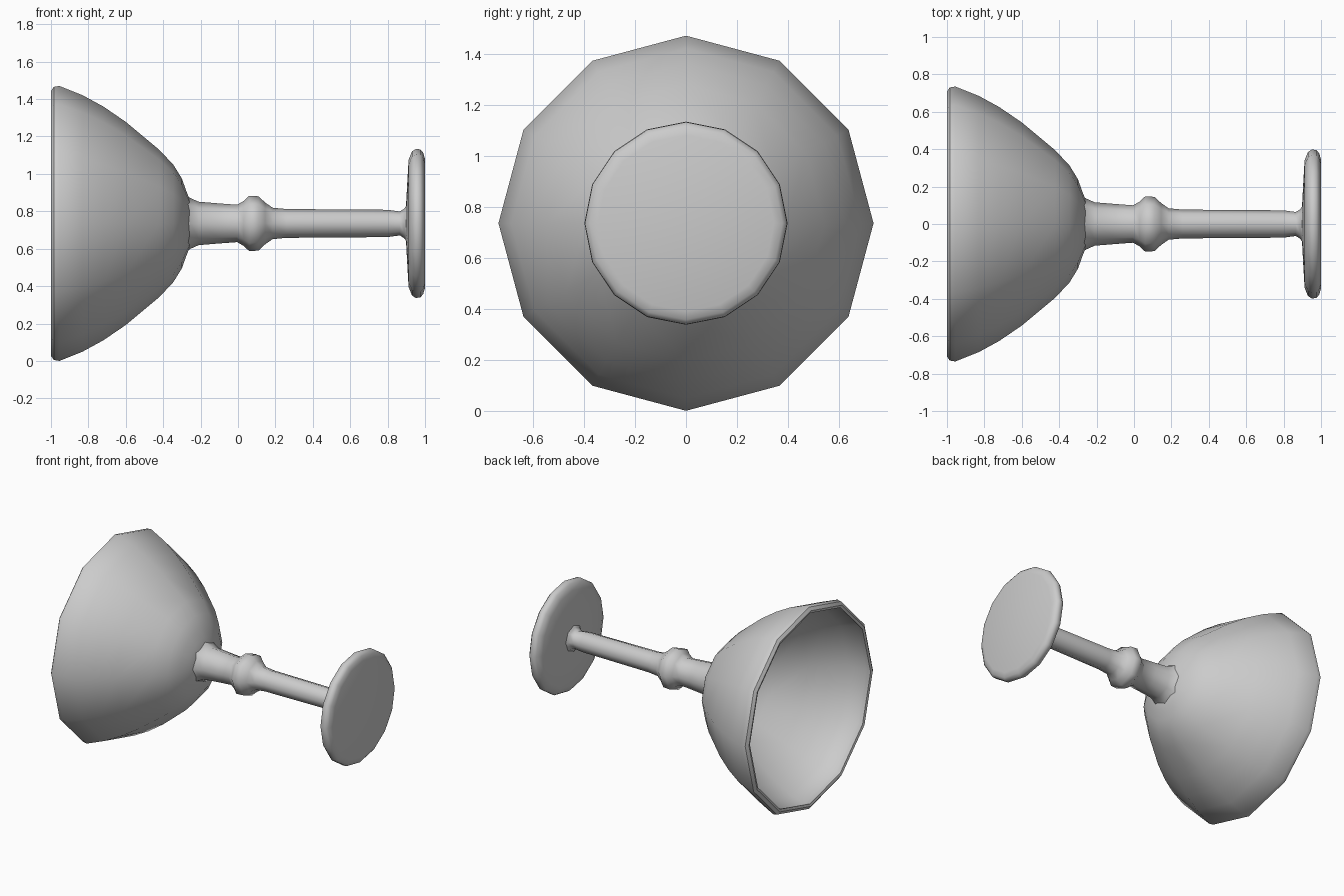
import bpy, bmesh, math

cube = bpy.data.objects.get("Cube")
if cube:
    bpy.data.objects.remove(cube)

AXIS_Z = 0.735  # height of the goblet's axis, lying along x

grey = bpy.data.materials.new("plain_grey")
grey.diffuse_color = (0.6, 0.6, 0.6, 1)
grey.use_nodes = True
grey.node_tree.nodes["Principled BSDF"].inputs["Base Color"].default_value = (0.6, 0.6, 0.6, 1)


def lathe(name, profile, sides, sharp=40):
    """Turn (x, radius) points around the lying axis; cap both ends."""
    bm = bmesh.new()
    rings = []
    for x, r in profile:
        ring = []
        for i in range(sides):
            a = 2 * math.pi * i / sides
            ring.append(bm.verts.new((x, r * math.cos(a), AXIS_Z + r * math.sin(a))))
        rings.append(ring)
    for a, b in zip(rings, rings[1:]):
        for i in range(sides):
            j = (i + 1) % sides
            bm.faces.new((a[i], a[j], b[j], b[i]))
    bm.faces.new(rings[0])
    bm.faces.new(rings[-1])
    bmesh.ops.recalc_face_normals(bm, faces=bm.faces)
    mesh = bpy.data.meshes.new(name)
    bm.to_mesh(mesh)
    bm.free()
    mesh.materials.append(grey)
    obj = bpy.data.objects.new(name, mesh)
    bpy.context.collection.objects.link(obj)
    bpy.ops.object.select_all(action='DESELECT')
    obj.select_set(True)
    bpy.context.view_layer.objects.active = obj
    bpy.ops.object.shade_smooth_by_angle(angle=math.radians(sharp))
    return obj


# Hollow bowl: outside from the stem to the turned-in rim, then down the thin inside
lathe("bowl", [
    (-0.255, 0.12), (-0.275, 0.17), (-0.30, 0.24), (-0.345, 0.313), (-0.42, 0.393),
    (-0.60, 0.543), (-0.72, 0.625), (-0.83, 0.685), (-0.955, 0.735), (-0.985, 0.73),
    (-1.0, 0.708), (-0.995, 0.69), (-0.95, 0.705), (-0.835, 0.667), (-0.725, 0.608),
    (-0.61, 0.527), (-0.43, 0.378), (-0.355, 0.30), (-0.312, 0.23), (-0.29, 0.16)], 12)

# Stem with a knop in the middle and flared ends
lathe("stem", [
    (-0.275, 0.15), (-0.255, 0.136), (-0.21, 0.116), (-0.10, 0.107), (-0.005, 0.10),
    (0.03, 0.12), (0.06, 0.148), (0.11, 0.145), (0.145, 0.112), (0.185, 0.084),
    (0.26, 0.077), (0.80, 0.073), (0.865, 0.064), (0.89, 0.08), (0.92, 0.13)], 8, 50)

# Round foot with softened edges
lathe("foot", [
    (0.898, 0.09), (0.905, 0.22), (0.912, 0.34), (0.93, 0.385), (0.95, 0.398),
    (0.975, 0.396), (0.99, 0.378), (1.0, 0.345)], 16, 50)
